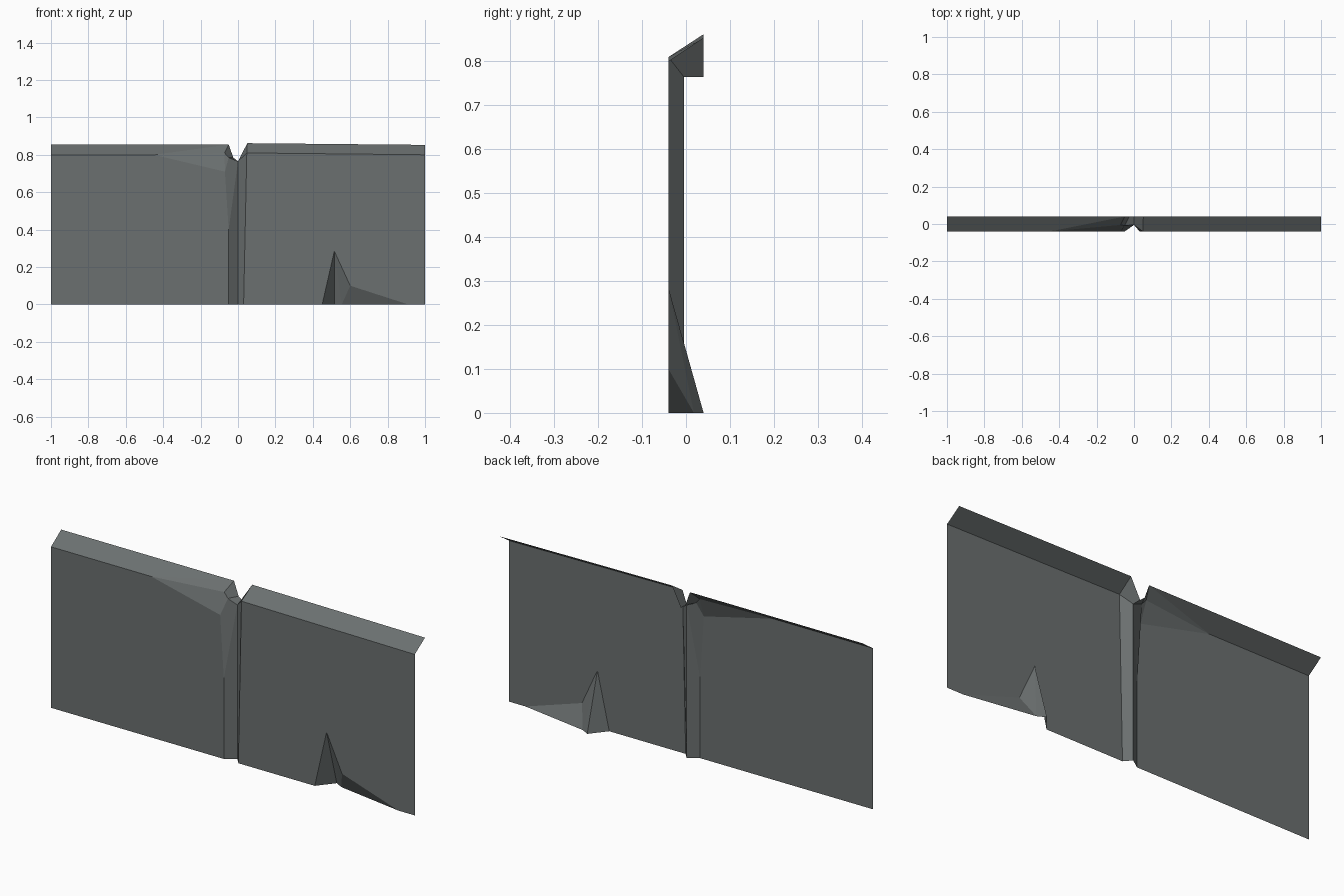
import bpy

if "Cube" in bpy.data.objects:
    bpy.data.objects.remove(bpy.data.objects["Cube"])

F, M, B = -0.04, -0.005, 0.04      # front, groove and back depths

stone = bpy.data.materials.new("dark grey stone")
stone.diffuse_color = (0.147, 0.162, 0.162, 1)
stone.use_nodes = True
stone.node_tree.nodes["Principled BSDF"].inputs["Base Color"].default_value = stone.diffuse_color


def sheet(name, *faces):
    """Open flat-shaded sheet made from corner loops, sharing equal corners."""
    verts = list(dict.fromkeys(p for f in faces for p in f))
    mesh = bpy.data.meshes.new(name)
    mesh.from_pydata(verts, [], [[verts.index(p) for p in f] for f in faces])
    mesh.materials.append(stone)
    obj = bpy.data.objects.new(name, mesh)
    bpy.context.collection.objects.link(obj)
    return obj


def front(*xz):
    """Outline on the front plane."""
    return [(x, F, z) for x, z in xz]


# key corners around the central groove
low, high, ledge = (0, M, 0), (0, M, 0.765), (0, B, 0.765)
chip_low, chip_start = (-0.07, F, 0.71), (-0.45, F, 0.80)
chip_side, chip_in = (-0.072, -0.005, 0.81), (-0.05, -0.008, 0.785)
left_top, left_step = (-0.05, B, 0.855), (-0.025, B, 0.785)
right_front, right_top = (0.047, F, 0.81), (0.05, B, 0.862)
chip_back = (-0.45, B, 0.855)

# flat wall faces
sheet("left_panel", front((-1, 0), (-0.05, 0), (-0.05, 0.4), (-0.07, 0.71),
                          (-0.45, 0.80), (-1, 0.80)))
sheet("right_panel", front((0.03, 0), (0.45, 0), (0.515, 0.285), (0.60, 0.10),
                           (0.91, 0), (1, 0), (1, 0.80), (0.047, 0.81)))

# sloping top edge
sheet("left_top_slope", [(-1, F, 0.80), chip_start, chip_back, (-1, B, 0.855)])
sheet("right_top_slope", [right_front, (1, F, 0.80), (1, B, 0.853), right_top])

# broken corner left of the groove
sheet("chipped_corner",
      [chip_start, chip_low, chip_side],
      [chip_start, chip_side, left_top],
      [chip_start, left_top, chip_back],
      [chip_low, chip_in, chip_side],
      [chip_side, chip_in, left_step, left_top])

# groove between the two slabs
sheet("groove",
      [(-0.05, F, 0), low, high, (-0.05, F, 0.4)],
      [(-0.05, F, 0.4), high, chip_in, chip_low],
      [low, (0.03, F, 0), right_front, high],
      [chip_in, high, ledge, left_step],
      [high, right_front, right_top, ledge])

# crack at the foot of the right slab
tip, bend, deep, mid = (0.515, F, 0.285), (0.60, F, 0.10), (0.515, B, 0), (0.555, 0.018, 0)
sheet("foot_crack",
      [(0.45, F, 0), deep, tip],
      [tip, deep, mid],
      [tip, mid, bend],
      [bend, mid, (0.91, F, 0)])
